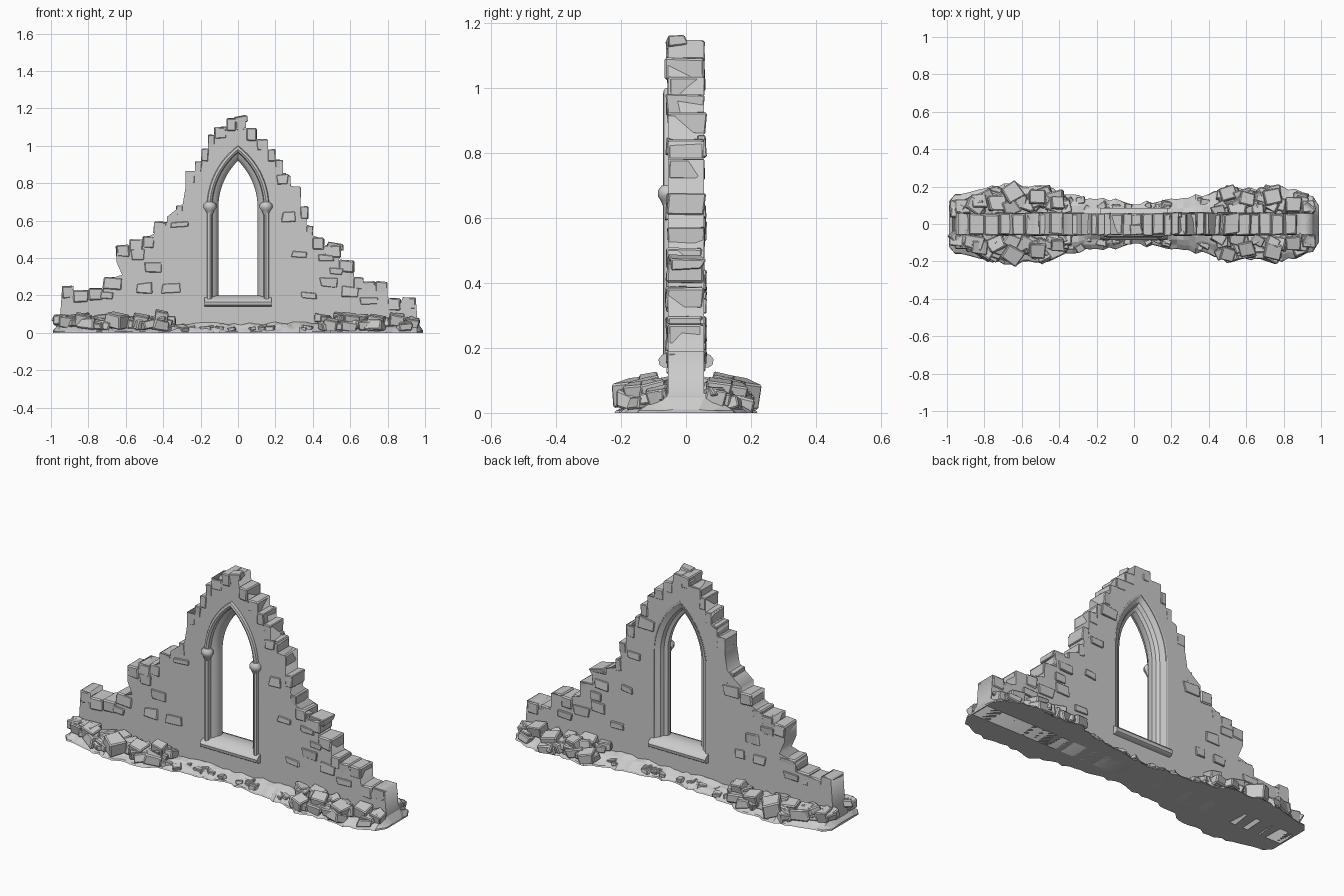
import bpy, bmesh, math, random
from mathutils import Vector, Matrix

if "Cube" in bpy.data.objects:
    bpy.data.objects.remove(bpy.data.objects["Cube"])

random.seed(7)
U = random.uniform


def finish(name, bm, angle=None):
    bmesh.ops.remove_doubles(bm, verts=bm.verts, dist=1e-5)
    bmesh.ops.recalc_face_normals(bm, faces=bm.faces)
    me = bpy.data.meshes.new(name)
    bm.to_mesh(me)
    bm.free()
    ob = bpy.data.objects.new(name, me)
    bpy.context.collection.objects.link(ob)
    if angle:
        bpy.ops.object.select_all(action='DESELECT')
        ob.select_set(True)
        bpy.context.view_layer.objects.active = ob
        bpy.ops.object.shade_smooth_by_angle(angle=math.radians(angle))
    return ob


def stone(bm, pos, size, rot=(0, 0, 0), jit=0.1, bevel=0.12):
    """Irregular chipped block."""
    b = bmesh.new()
    bmesh.ops.create_cube(b, size=1)
    for v in b.verts:
        v.co += Vector((U(-jit, jit), U(-jit, jit), U(-jit, jit)))
        v.co = Vector(a * s for a, s in zip(v.co, size))
    bmesh.ops.bevel(b, geom=b.edges[:], offset=min(size) * bevel, segments=1, affect='EDGES')
    m = Matrix.Translation(pos)
    for ang, ax in zip(rot, 'XYZ'):
        m = m @ Matrix.Rotation(ang, 4, ax)
    b.transform(m)
    me = bpy.data.meshes.new("tmp")
    b.to_mesh(me)
    b.free()
    bm.from_mesh(me)
    bpy.data.meshes.remove(me)


def loft(bm, rings, caps=True):
    vs = [[bm.verts.new(p) for p in r] for r in rings]
    n = len(vs[0])
    for a, b in zip(vs, vs[1:]):
        for i in range(n):
            bm.faces.new((a[i], a[(i + 1) % n], b[(i + 1) % n], b[i]))
    if caps:
        bm.faces.new(vs[0])
        bm.faces.new(vs[-1])


# Pointed window path: d is the distance outside the clear opening
W, SPRING, RISE = 0.105, 0.67, 0.25
R = (W * W + RISE * RISE) / (2 * W)


def arch(d, bottom, n=10):
    c = R - W
    top = math.acos(c / (R + d))
    right = [(W + d, bottom), (W + d, 0.45)]
    right += [(-c + (R + d) * math.cos(top * i / n), SPRING + (R + d) * math.sin(top * i / n))
              for i in range(n + 1)]
    return right + [(-x, z) for x, z in right[-2::-1]]


# Broken stepped outline of the wall, left foot over the apex to right foot
LEFT = [(-.98, 0), (-.95, .10), (-.94, .25), (-.88, .25), (-.88, .22), (-.72, .235), (-.72, .28),
        (-.62, .31), (-.65, .38), (-.65, .465), (-.58, .465), (-.58, .50), (-.51, .50), (-.45, .53),
        (-.45, .59), (-.38, .59), (-.38, .62), (-.33, .66), (-.295, .69), (-.28, .78), (-.28, .865),
        (-.23, .865), (-.23, .90), (-.195, .92), (-.195, .98), (-.16, .98), (-.16, 1.05), (-.125, 1.05),
        (-.125, 1.10), (-.06, 1.10), (-.06, 1.13), (-.01, 1.145)]
RIGHT = [(.04, 1.145), (.045, 1.085), (.10, 1.085), (.10, 1.03), (.16, 1.03), (.16, .98), (.20, .98),
         (.20, .925), (.24, .915), (.24, .845), (.28, .835), (.28, .785), (.335, .78), (.335, .67),
         (.375, .665), (.365, .58), (.40, .565), (.40, .52), (.46, .50), (.46, .465), (.55, .46),
         (.54, .385), (.62, .385), (.62, .30), (.67, .285), (.67, .27), (.80, .27), (.80, .19),
         (.87, .16), (.88, .19), (.95, .19), (.96, .06), (.985, 0)]
OUT = LEFT + RIGHT

# Wall slab with the window hole
cu = bpy.data.curves.new("wall_profile", 'CURVE')
cu.dimensions, cu.fill_mode, cu.extrude = '2D', 'BOTH', 0.055
for pts in (OUT, arch(0.055, 0.16)):
    sp = cu.splines.new('POLY')
    sp.points.add(len(pts) - 1)
    sp.use_cyclic_u = True
    for p, (x, z) in zip(sp.points, pts):
        p.co = (x, z, 0, 1)
tmp = bpy.data.objects.new("wall_profile", cu)
bpy.context.collection.objects.link(tmp)
me = bpy.data.meshes.new_from_object(tmp.evaluated_get(bpy.context.evaluated_depsgraph_get()))
bpy.data.objects.remove(tmp)
bm = bmesh.new()
bm.from_mesh(me)
for v in bm.verts:
    v.co = (v.co.x, -v.co.z, v.co.y)
finish("wall", bm)

# Loose masonry blocks capping the broken edge
bm = bmesh.new()
for (x0, z0), (x1, z1) in zip(OUT, OUT[1:]):
    if x1 - x0 > 0.03 and abs(z1 - z0) < 0.04 and z0 > .05:
        n = max(1, round((x1 - x0) / .07))
        for i in range(n):
            w, t = (x1 - x0) / n, (i + .5) / n
            z = z0 + (z1 - z0) * t
            stone(bm, (x0 + (x1 - x0) * t, U(-.004, .004), z - .03 + U(-.004, .008)),
                  (w * 1.02, U(.108, .118), .065), (0, U(-.06, .06), 0), .04, .1)
stone(bm, (.01, -.028, 1.143), (.07, .055, .03), (.1, -.15, .1))
stone(bm, (.52, 0, .465), (.09, .11, .03), (0, .2, 0))
finish("edge_blocks", bm)

# Stones showing through the plaster on both faces
bm = bmesh.new()
for x, z in [(-.55, .42), (-.47, .35), (-.36, .24), (-.5, .24), (-.3, .58), (.27, .62), (.32, .42),
             (.48, .40), (.53, .33), (.5, .27), (.6, .22), (.4, .2), (.7, .17), (-.7, .2), (.22, .82)]:
    for s in (-1, 1):
        stone(bm, (x + U(-.02, .02), s * .05, z), (U(.06, .1), .024, U(.03, .06)), (U(-.06, .06), U(-.1, .1), 0), .1)
finish("face_stones", bm)

# Moulded window surround swept round the pointed opening
prof = [(0, -.012), (0, .012), (.018, .02), (.028, .038), (.045, .046), (.062, .056),
        (.062, -.06), (.058, -.068), (.046, -.071), (.036, -.064), (.032, -.046), (.014, -.036)]
paths = [arch(d, 0.17) for d, y in prof]
bm = bmesh.new()
loft(bm, [[(p[i][0], y, p[i][1]) for p, (d, y) in zip(paths, prof)] for i in range(len(paths[0]))])
finish("window_surround", bm, 35)

# Sill, with a sloping top on both sides
bm = bmesh.new()
sill = [(-.07, .14), (-.082, .148), (-.085, .165), (-.075, .178), (-.03, .20),
        (.03, .20), (.075, .178), (.085, .165), (.082, .148), (.07, .14)]
loft(bm, [[(x, y, z) for y, z in sill] for x in (-.178, -.06, .06, .178)])
finish("window_sill", bm, 35)

# Small capitals at the springing
bm = bmesh.new()
for s in (-1, 1):
    loft(bm, [[(s * .15 + r * math.cos(a * math.pi / 4), -.058 + r * .85 * math.sin(a * math.pi / 4), z)
               for a in range(8)] for z, r in ((.63, .012), (.655, .024), (.668, .034), (.685, .034), (.70, .02))])
finish("capitals", bm, 40)


# Half width of the rubble bank along the wall
def bank(x):
    keys = [(-1, .10), (-.95, .16), (-.8, .20), (-.62, .21), (-.45, .20), (-.38, .155), (-.2, .135), (0, .115),
            (.2, .13), (.4, .165), (.5, .20), (.6, .18), (.75, .20), (.9, .18), (.97, .14), (1, .08)]
    for (a, p), (b, q) in zip(keys, keys[1:]):
        if x <= b:
            return p + (q - p) * (x - a) / (b - a)
    return keys[-1][1]


# Rough mound with a flat underside
bm = bmesh.new()
rings = []
for i in range(61):
    x = -.99 + 1.98 * i / 60
    h = bank(x) + U(-.012, .012)
    end = .25 if i in (0, 60) else 1
    half = [(h, 0), (h * .97, .008)] + [(h * f, (z + U(-.008, .01)) * end)
                                        for f, z in ((.82, .022), (.62, .038), (.42, .05))]
    rings.append([(x, y, z) for y, z in half] + [(x, -y, z) for y, z in half[::-1]])
loft(bm, rings)
finish("rubble_mound", bm)

# Fallen stones, mirrored to both sides of the wall
stones = []
for lo, hi, n in ((-.95, -.38, 34), (.42, .95, 34)):
    for k in range(n):
        x, f = U(lo, hi), U(.38, .85)
        stones.append((x, f * bank(x), .095 - .08 * f + U(-.01, .02), U(.05, .085)))
for k in range(26):
    x = U(-.38, .42)
    f = U(.5, .92)
    stones.append((x, f * bank(x), .035 - .018 * f, U(.025, .045)))
bm = bmesh.new()
for x, y, z, s in stones:
    for side in (-1, 1):
        stone(bm, (x, side * y, z), (s * 1.15, s * .9, s * .65),
              (U(-.25, .25), U(-.25, .25), U(-.6, .6)), .12)
# larger squared blocks in the heaps
for x, y, z, s, r in [(-.65, .165, .065, .10, .6), (-.52, .14, .065, .085, 0), (-.41, .11, .09, .07, 0),
                      (-.83, .12, .07, .08, .1), (-.92, .09, .06, .08, 0), (.50, .16, .04, .08, .3),
                      (.60, .13, .07, .08, -.2), (.74, .14, .06, .09, .2), (.85, .10, .07, .08, 0),
                      (.93, .09, .05, .07, 0)]:
    for side in (-1, 1):
        stone(bm, (x, side * y, z), (s, s * .9, s * .75), (-side * .2, .15, side * r), .07, .08)
for v in bm.verts:
    v.co.z = max(v.co.z, 0)
finish("fallen_stones", bm)
